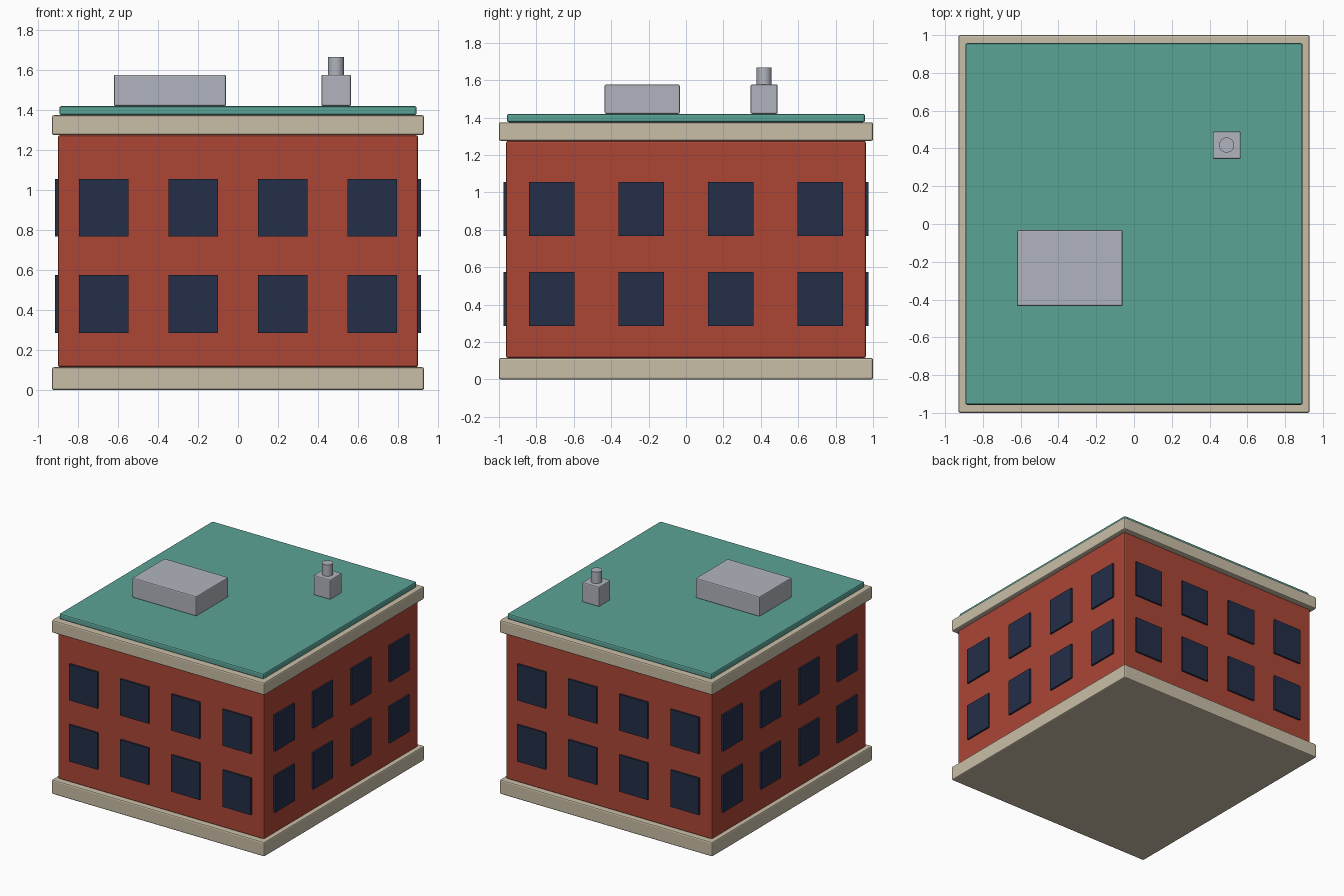
import bpy
from mathutils import Vector

if "Cube" in bpy.data.objects:
    bpy.data.objects.remove(bpy.data.objects["Cube"])


def material(name, rgb):
    linear = [((c / 255 + 0.055) / 1.055) ** 2.4 for c in rgb] + [1.0]
    mat = bpy.data.materials.new(name)
    mat.use_nodes = True
    mat.diffuse_color = linear
    mat.node_tree.nodes["Principled BSDF"].inputs["Base Color"].default_value = linear
    return mat


brick = material("red_brick", (172, 70, 54))
stone = material("pale_stone", (202, 190, 167))
glass = material("dark_glass", (35, 46, 71))
copper = material("green_roofing", (91, 163, 150))
metal = material("grey_metal", (176, 180, 189))


def box(name, low, high, mat, bevel=0.0):
    low, high = Vector(low), Vector(high)
    bpy.ops.mesh.primitive_cube_add(size=1, location=(low + high) / 2)
    obj = bpy.context.object
    obj.name = name
    obj.scale = high - low
    bpy.ops.object.transform_apply(location=False, rotation=False, scale=True)
    obj.data.materials.append(mat)
    if bevel:
        mod = obj.modifiers.new("soft_edges", "BEVEL")
        mod.width = bevel
        mod.segments = 2
    return obj


def slab(name, half_x, half_y, bottom, top, mat, bevel=0.01):
    return box(name, (-half_x, -half_y, bottom), (half_x, half_y, top), mat, bevel)


# Stacked body of the building
WALL_X, WALL_Y = 0.9, 0.962
slab("stone_base", 0.93, 1.0, 0, 0.115, stone)
slab("brick_walls", WALL_X, WALL_Y, 0.115, 1.275, brick)
slab("cornice", 0.93, 1.0, 1.275, 1.375, stone)
slab("roof", 0.893, 0.957, 1.375, 1.42, copper)

# Window panes: four columns and two floors on every wall
PROUD = 0.014
for floor, (bottom, top) in {"lower": (0.285, 0.575), "upper": (0.768, 1.055)}.items():
    for col in range(4):
        step = col - 1.5
        for side in (-1, 1):
            x, y = step * 0.447, side * WALL_Y
            label = "front" if side < 0 else "back"
            box(f"{label}_window_{floor}_{col + 1}",
                (x - 0.124, y - PROUD, bottom), (x + 0.124, y + PROUD, top), glass)
            x, y = side * WALL_X, step * 0.478
            label = "right" if side < 0 else "left"
            box(f"{label}_window_{floor}_{col + 1}",
                (x - PROUD, y - 0.122, bottom), (x + PROUD, y + 0.122, top), glass)

# Rooftop equipment
box("roof_unit", (-0.62, -0.435, 1.42), (-0.06, -0.033, 1.577), metal, 0.008)
box("vent_box", (0.417, 0.345, 1.42), (0.565, 0.49, 1.577), metal, 0.008)
bpy.ops.mesh.primitive_cylinder_add(vertices=24, radius=0.04, depth=0.1, location=(0.49, 0.418, 1.617))
pipe = bpy.context.object
pipe.name = "vent_pipe"
pipe.data.materials.append(metal)
bpy.ops.object.shade_smooth_by_angle()
